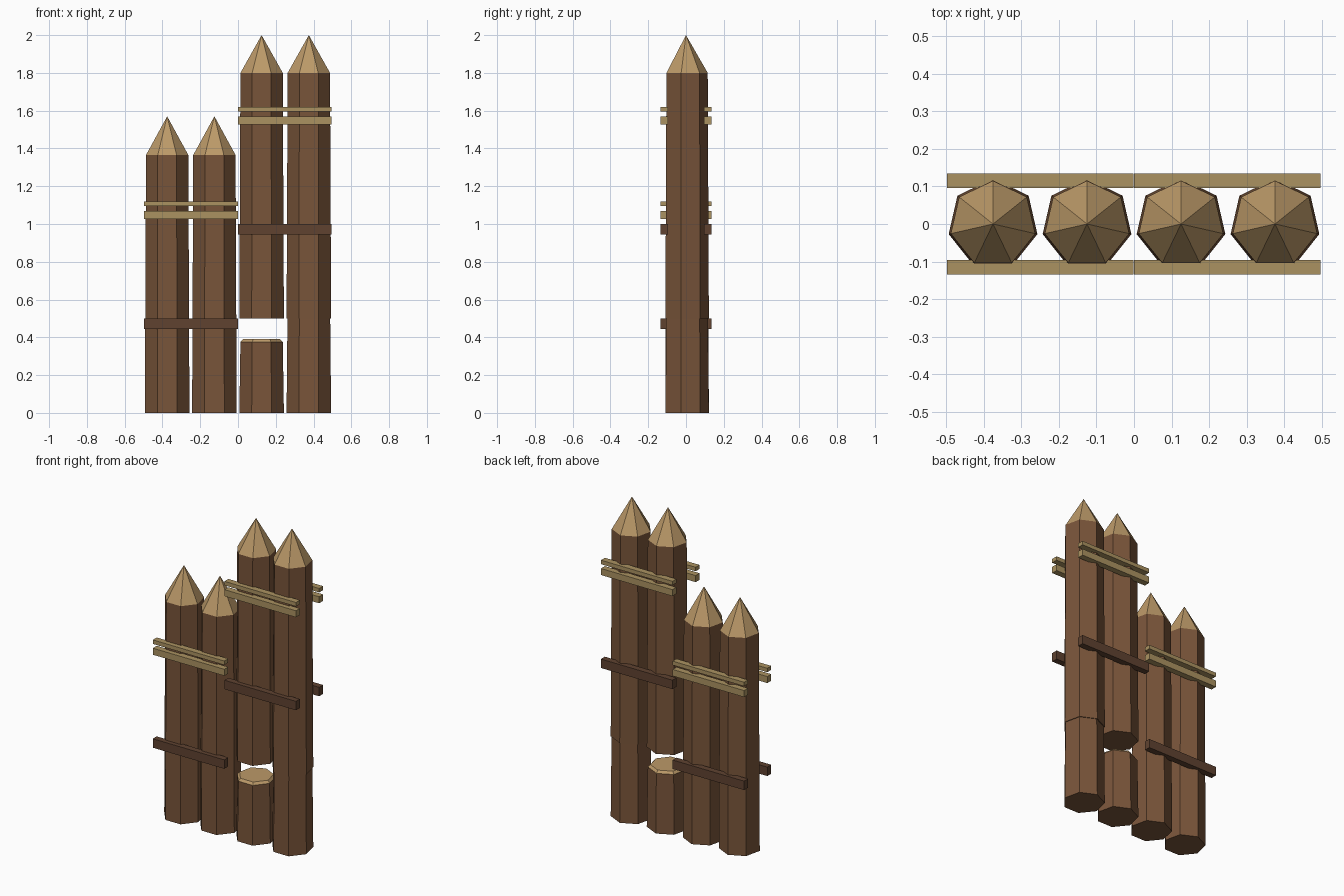
import bpy, bmesh, math

if "Cube" in bpy.data.objects:
    bpy.data.objects.remove(bpy.data.objects["Cube"])


def material(name, color):
    m = bpy.data.materials.new(name)
    m.diffuse_color = (*color, 1)
    m.use_nodes = True
    m.node_tree.nodes["Principled BSDF"].inputs["Base Color"].default_value = m.diffuse_color
    return m


BARK = material("bark", (0.19, 0.09, 0.042))
CUT = material("cut_wood", (0.50, 0.32, 0.14))
RAIL = material("dark_rail", (0.115, 0.055, 0.03))
ROPE = material("light_rail", (0.41, 0.29, 0.12))
SIDES = 7


def build(name, bm, mats):
    bmesh.ops.recalc_face_normals(bm, faces=bm.faces)
    me = bpy.data.meshes.new(name)
    bm.to_mesh(me)
    bm.free()
    for m in mats:
        me.materials.append(m)
    ob = bpy.data.objects.new(name, me)
    bpy.context.collection.objects.link(ob)
    return ob


def log(name, x, profile, cut_from):
    """Seven-sided log lofted through (z, radius) rings; radius 0 is a point.
    Bands from index cut_from upward show fresh-cut wood."""
    bm = bmesh.new()
    rings = []
    for z, r in profile:
        n = SIDES if r else 1
        rings.append([bm.verts.new((x + r * math.cos(math.pi / 2 + math.tau * i / n),
                                    r * math.sin(math.pi / 2 + math.tau * i / n), z))
                      for i in range(n)])
    bm.faces.new(rings[0])
    for k, (a, b) in enumerate(zip(rings, rings[1:])):
        for i in range(SIDES):
            j = (i + 1) % SIDES
            quad = [a[i], a[j], b[0]] if len(b) == 1 else [a[i], a[j], b[j], b[i]]
            bm.faces.new(quad).material_index = int(k >= cut_from)
    if len(rings[-1]) > 1:
        bm.faces.new(rings[-1]).material_index = int(cut_from < len(profile))
    return build(name, bm, [BARK, CUT])


def rail(name, x0, z0, z1, side, mat):
    """Half-width horizontal rail on the front (-1) or back (+1)."""
    bm = bmesh.new()
    bmesh.ops.create_cube(bm, size=1)
    for v in bm.verts:
        v.co = (x0 + (v.co.x + 0.5) * 0.496,
                side * 0.115 + v.co.y * 0.039,
                z0 + (v.co.z + 0.5) * (z1 - z0))
    return build(name, bm, [mat])


# Short sharpened stakes on the left
for i, x in enumerate((-0.375, -0.125)):
    log(f"short_stake_{i + 1}", x, [(0, 0.121), (1.365, 0.115), (1.57, 0)], 1)

# Tall sharpened stakes on the right, starting above the gap
for i, x in enumerate((0.125, 0.375)):
    log(f"tall_stake_{i + 1}", x, [(0.5, 0.121), (1.8, 0.115), (2.0, 0)], 1)

# Stump below the gap and the outer stake's lower section
log("stump", 0.125, [(0, 0.121), (0.375, 0.115), (0.39, 0.101)], 1)
log("outer_stake_base", 0.375, [(0, 0.121), (0.5, 0.116)], 9)

# Paired light rails and one dark rail per bay, front and back
for bay, x0, dz in (("left", -0.497, 0), ("right", 0.0, 0.5)):
    for face, side in (("front", -1), ("back", 1)):
        rail(f"{bay}_{face}_thin_rail", x0, 1.095 + dz, 1.12 + dz, side, ROPE)
        rail(f"{bay}_{face}_upper_rail", x0, 1.027 + dz, 1.068 + dz, side, ROPE)
        rail(f"{bay}_{face}_lower_rail", x0, 0.444 + dz, 0.5 + dz, side, RAIL)
